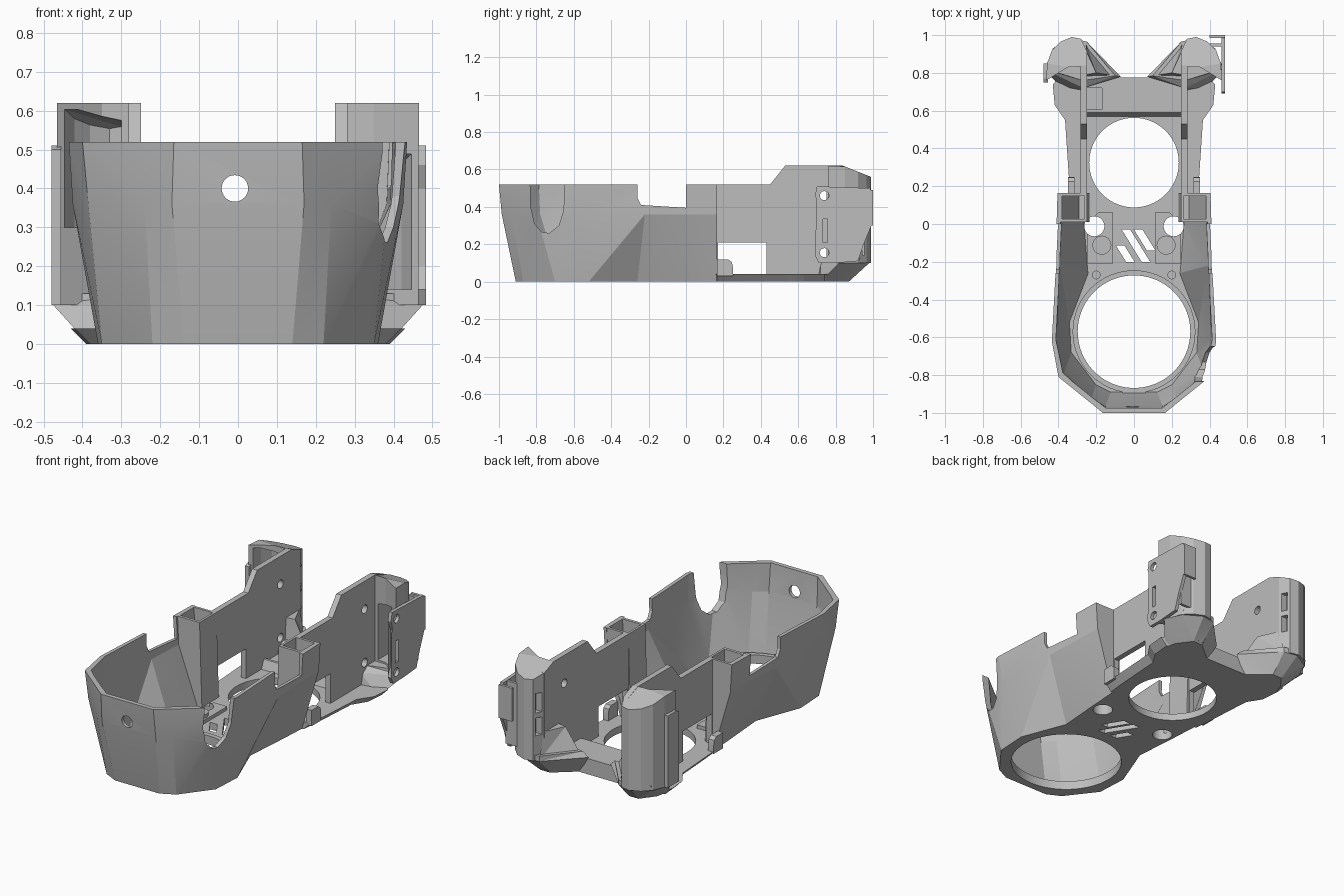
import bpy, bmesh, math
from mathutils import Matrix

if "Cube" in bpy.data.objects:
    bpy.data.objects.remove(bpy.data.objects["Cube"])

grey = bpy.data.materials.new("light grey plastic")
grey.use_nodes = True
COLOR = (0.51, 0.51, 0.51, 1)
grey.diffuse_color = COLOR
grey.node_tree.nodes["Principled BSDF"].inputs["Base Color"].default_value = COLOR
parts = []


def finish(bm, name, keep=True):
    bmesh.ops.recalc_face_normals(bm, faces=bm.faces)
    me = bpy.data.meshes.new(name)
    bm.to_mesh(me)
    bm.free()
    ob = bpy.data.objects.new(name, me)
    bpy.context.collection.objects.link(ob)
    me.materials.append(grey)
    ob.hide_render = not keep
    if keep:
        parts.append(ob)
    return ob


def loft(name, rings, keep=True):
    """Closed solid through rings of 3D points."""
    bm = bmesh.new()
    loops = [[bm.verts.new(p) for p in r] for r in rings]
    n = len(loops[0])
    for a, b in zip(loops, loops[1:]):
        for i in range(n):
            j = (i + 1) % n
            bm.faces.new((a[i], a[j], b[j], b[i]))
    bm.faces.new(loops[0])
    bm.faces.new(loops[-1])
    bmesh.ops.triangulate(bm, faces=bm.faces)
    return finish(bm, name, keep)


def layers(name, *levels, s=1, keep=True):
    """Horizontal outlines stacked as (z, [(x, y), ...])."""
    return loft(name, [[(s * x, y, z) for x, y in pts] for z, pts in levels], keep)


def side_plate(name, x0, x1, pts, keep=True):
    """Side profile of (y, z) points, extruded across x."""
    return loft(name, [[(x, y, z) for y, z in pts] for x in (x0, x1)], keep)


def box(name, x0, x1, y0, y1, z0, z1, keep=True):
    pts = [(x0, y0), (x1, y0), (x1, y1), (x0, y1)]
    return layers(name, (z0, pts), (z1, pts), keep=keep)


def rod(name, centre, r, depth, axis="Z", keep=False, seg=48):
    bm = bmesh.new()
    bmesh.ops.create_cone(bm, cap_ends=True, segments=seg, radius1=r, radius2=r, depth=depth)
    turn = {"Z": Matrix(), "X": Matrix.Rotation(math.pi / 2, 4, "Y"),
            "Y": Matrix.Rotation(math.pi / 2, 4, "X")}[axis]
    bm.transform(Matrix.Translation(centre) @ turn)
    return finish(bm, name, keep)


def cut(targets, cutter):
    for ob in targets:
        m = ob.modifiers.new("cut", "BOOLEAN")
        m.operation = "DIFFERENCE"
        m.solver = "EXACT"
        m.object = cutter
        bpy.context.view_layer.objects.active = ob
        bpy.ops.object.modifier_apply(modifier=m.name)
    bpy.data.objects.remove(cutter)


def mirrored(half):
    return half + [(-x, y) for x, y in reversed(half)]


# Faceted front shell: outer solid less an inner one
LOW = [(.14, -.91), (.22, -.87), (.35, -.70), (.36, -.52), (.26, -.26), (.28, 0), (.29, .165)]
MID = [(.17, -.985), (.24, -.935), (.385, -.80), (.425, -.60), (.41, -.22), (.40, 0), (.395, .165)]
TOP = [(.165, -1), (.22, -.955), (.40, -.81), (.435, -.62), (.415, -.25), (.41, 0), (.405, .165)]


def inset(half):
    pts = [(x - .018, y + (.02 if y < -.65 else 0)) for x, y in half]
    return mirrored(pts[:-1] + [(pts[-1][0], .3)])


shell = layers("front_shell", (0, mirrored(LOW)), (.36, mirrored(MID)), (.52, mirrored(TOP)))
cut([shell], layers("cavity", (.035, inset(LOW)), (.36, inset(MID)), (.6, inset(TOP)), keep=False))
cut([shell], rod("front_hole", (-.008, -1, .4), .034, .2, "Y"))
cut([shell], side_plate("side_notches", -.6, .6, [
    (-.26, .6), (-.26, .45), (-.24, .41), (0, .395), (0.0, .6)], False))
cut([shell], side_plate("round_notch", .2, .6, [
    (-.835, .6), (-.83, .40), (-.81, .31), (-.77, .265), (-.73, .26),
    (-.68, .30), (-.655, .38), (-.645, .6)], False))

# Rear floor with a chamfered edge
NECK = [(.255, -.25), (.28, 0), (.285, .16)]
FLOOR_LOW = NECK + [(.30, .165), (.31, .25), (.33, .55), (.38, .63), (.39, .74), (.35, .775)]
FLOOR_TOP = NECK + [(.34, .165), (.345, .25), (.365, .55), (.42, .63), (.43, .74), (.39, .775)]
floor = layers("rear_floor", (0, mirrored(FLOOR_LOW)), (.04, mirrored(FLOOR_TOP)))
lip = rod("front_ring_lip", (0, -.57, .035), .325, .03, keep=True, seg=64)
decks = []
for s in (-1, 1):
    pts = [(.11, -.21), (.25, -.21), (.25, 0), (.19, .06), (.11, .06)]
    decks.append(layers("raised_deck", (.03, pts), (.06, pts), s=s))
    rod("deck_boss", (s * .17, -.112, .055), .05, .05, keep=True, seg=32)
    rod("screw_boss", (s * .20, -.27, .04), .023, .03, keep=True, seg=24)
rear_bar = layers("rear_crossbar",
                  (.02, [(-.27, .56), (.27, .56), (.27, .775), (-.27, .775)]),
                  (.09, [(-.27, .59), (.27, .59), (.27, .775), (-.27, .775)]))
cut([rear_bar], box("bar_pocket", -.255, -.17, .605, .72, .07, .2, False))

# Openings through the floor
flat = [shell, floor, lip] + decks
cut([shell, floor, lip], rod("front_opening", (0, -.57, 0), .298, .3, seg=80))
cut(flat + [rear_bar], rod("rear_opening", (0, .325, 0), .237, .3, seg=80))
for s in (-1, 1):
    cut(flat, rod("floor_hole", (s * .21, -.012, 0), .053, .3))
for x, y0, y1 in ((-.095, -.20, -.115), (-.065, -.20, -.03), (.0, -.14, -.03)):
    d = (y1 - y0) * .62
    pts = [(x, y1), (x + .045, y1), (x + .045 + d, y0), (x + d, y0)]
    cut([shell, floor], layers("vent", (-.1, pts), (.2, pts), keep=False))
box("front_clip", -.06, .06, -.9, -.88, .03, .055)

# Mirrored rear parts
for s in (-1, 1):
    side = "left" if s > 0 else "right"

    # Hollow square post behind the shell
    def post(a, b, y0, y1):
        return [(a, y0), (b, y0), (b, y1), (a, y1)]
    tube = layers(side + "_post", (.03, post(.235, .285, .01, .163)),
                  (.36, post(.245, .39, .01, .163)), (.52, post(.25, .40, .01, .163)), s=s)
    cut([tube], layers("post_cavity", (.12, post(.255, .29, .027, .148)),
                       (.36, post(.26, .375, .027, .148)), (.6, post(.265, .385, .027, .148)),
                       s=s, keep=False))

    # Inner side wall with window and screw holes
    wall = side_plate(side + "_rear_wall", s * .25, s * .282, [
        (.15, .01), (.15, .52), (.45, .52), (.53, .62), (.84, .62), (.92, .588),
        (.92, .06), (.88, .01)])
    cut([wall], box("window", s * .27 - .1, s * .27 + .1, .17, .43, .04, .21, False))
    for z in (.155, .46):
        cut([wall], rod("screw_hole", (s * .27, .74, z), .024, .2, "X"))
    xa, xb = sorted((s * .315, s * .35))
    side_plate(side + "_cable_clip", xa, xb, [
        (.165, .03), (.165, .12), (.225, .12), (.245, .105), (.25, .08), (.25, .03)])

    # Sloping foot and gusset under the rear corner
    layers(side + "_foot",
           (0, [(.13, .77), (.25, .87), (.31, .87), (.37, .79), (.385, .72), (.27, .70)]),
           (.10, [(.07, .78), (.25, .965), (.33, .98), (.43, .92), (.475, .82), (.27, .72)]),
           (.13, [(.10, .785), (.25, .965), (.33, .985), (.43, .93), (.47, .82), (.27, .76)]), s=s)
    layers(side + "_gusset", (.1, [(.11, .785), (.255, .96), (.255, .78)]),
           (.25, [(.2, .80), (.255, .92), (.255, .79)]), s=s)

    # Curved corner column with a sloping roof and a pocket open to the front
    def under_roof(pts, z0, z1):
        return [[(s * x, y, z0) for x, y in pts],
                [(s * x, y, z1 - max(0, y - .84) * .4) for x, y in pts]]
    outline = [(.252, .835), (.252, .92), (.28, .98), (.33, .99), (.39, .965), (.435, .92),
               (.46, .85), (.465, .76), (.35, .83)]
    pocket = [(.30, .6), (.30, .955), (.33, .968), (.38, .945), (.42, .905), (.445, .845), (.45, .6)]
    column = loft(side + "_corner_column", under_roof(outline, .10, .62))
    bottom, top = (.14, .49) if s > 0 else (.30, .605)
    cut([column], loft("pocket", under_roof(pocket, bottom, top), False))

    # Slots in the chamfer that faces inward
    for z0, z1 in ((.24, .34), (.37, .48)):
        xa, xb = sorted((s * .2, s * .295))
        cut([column], box("rear_slot", xa, xb, .932, .966, z0, z1, False))

# Outer mounting plate on the left, narrow one on the right
plate = side_plate("left_mount_plate", .463, .483, [
    (.69, .46), (.70, .51), (.985, .50), (1, .45), (1, .32), (.95, .2), (.92, .11),
    (.80, .10), (.71, .10), (.69, .14), (.715, .2), (.715, .4)])
for z in (.155, .46):
    cut([plate], rod("plate_hole", (.47, .74, z), .024, .1, "X"))
cut([plate], box("plate_slot", .4, .6, .732, .756, .21, .335, False))
box("left_plate_flange", .40, .483, .985, 1, .30, .49)
box("left_plate_web", .40, .47, .94, .955, .14, .5)
side_plate("right_mount_plate", -.48, -.455, [
    (.75, .10), (.75, .50), (.77, .51), (.85, .51), (.85, .10)])

# Soften round surfaces only
for ob in parts:
    bpy.ops.object.select_all(action="DESELECT")
    ob.select_set(True)
    bpy.context.view_layer.objects.active = ob
    bpy.ops.object.shade_smooth_by_angle(angle=math.radians(12))
